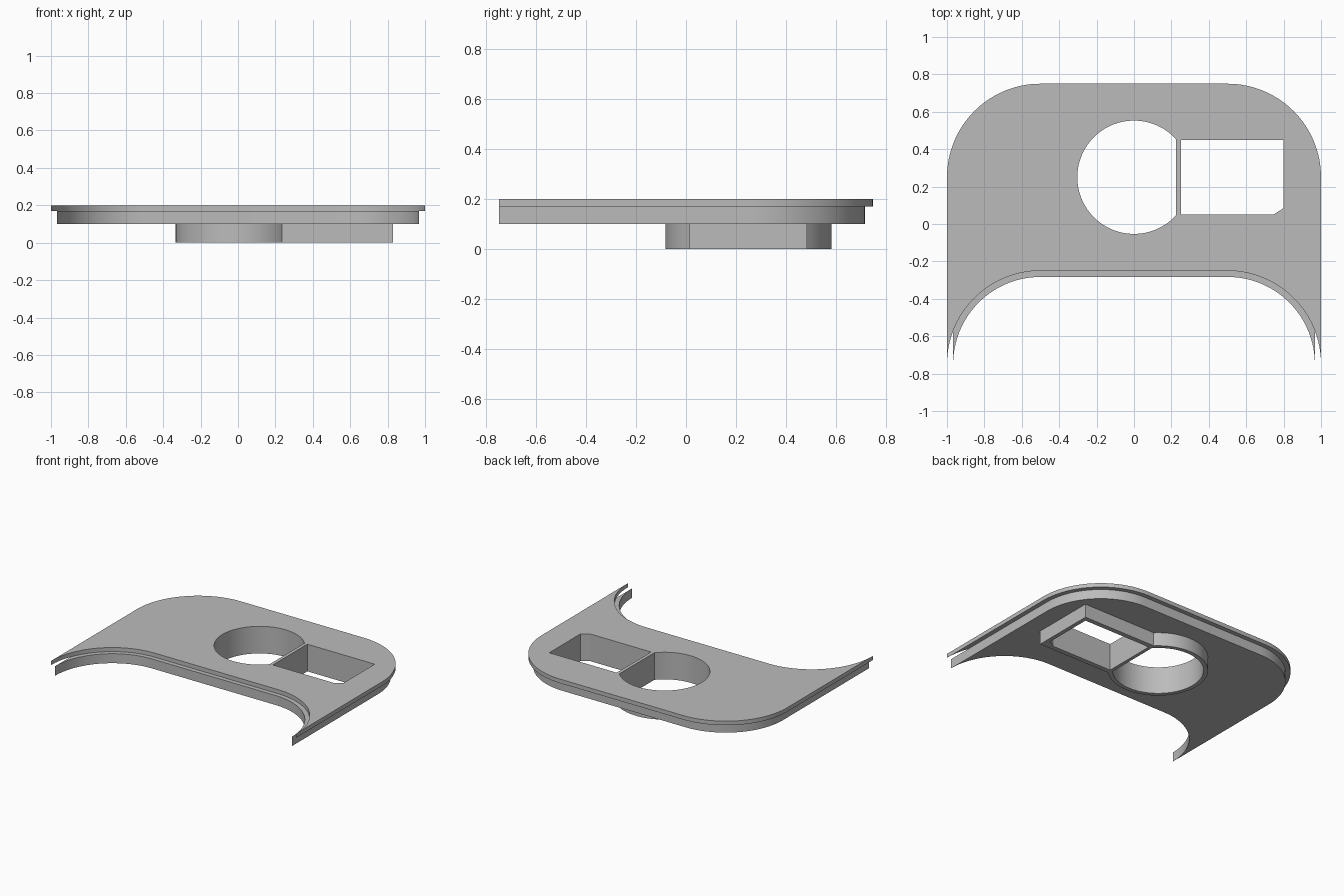
import bpy, bmesh
from math import sin, cos, radians, tau

old = bpy.data.objects.get("Cube")
if old:
    bpy.data.objects.remove(old, do_unlink=True)

grey = bpy.data.materials.new("plain grey")
grey.use_nodes = True
COLOUR = (0.5, 0.5, 0.5, 1)
grey.diffuse_color = COLOUR
grey.node_tree.nodes["Principled BSDF"].inputs["Base Color"].default_value = COLOUR


def arc(cx, cy, r, start, end, steps=32):
    """Points along an arc, angles in degrees."""
    angles = [radians(start + (end - start) * i / steps) for i in range(steps + 1)]
    return [(cx + r * cos(a), cy + r * sin(a)) for a in angles]


def plate_outline(r):
    """Rounded back corners, concave front corners ending in thin prongs."""
    return (arc(0.5, 0.25, r, 0, 90) + arc(-0.5, 0.25, r, 90, 180)
            + arc(-0.5, -0.75, r, 180, 90) + arc(0.5, -0.75, r, 90, 0))


def slab(name, loops, bottom, top):
    """Extrude an outline with holes between two heights."""
    bm = bmesh.new()
    edges = []
    for loop in loops:
        verts = [bm.verts.new((x, y, bottom)) for x, y in loop]
        edges += [bm.edges.new((a, b)) for a, b in zip(verts, verts[1:] + verts[:1])]
    bmesh.ops.triangle_fill(bm, edges=edges, use_beauty=True, normal=(0, 0, 1))
    grown = bmesh.ops.extrude_face_region(bm, geom=bm.faces[:], use_keep_orig=True)
    lifted = [g for g in grown["geom"] if isinstance(g, bmesh.types.BMVert)]
    bmesh.ops.translate(bm, verts=lifted, vec=(0, 0, top - bottom))
    bmesh.ops.recalc_face_normals(bm, faces=bm.faces[:])
    bmesh.ops.dissolve_limit(bm, angle_limit=radians(0.5),
                             verts=bm.verts[:], edges=bm.edges[:])
    mesh = bpy.data.meshes.new(name)
    bm.to_mesh(mesh)
    bm.free()
    mesh.materials.append(grey)
    obj = bpy.data.objects.new(name, mesh)
    bpy.context.collection.objects.link(obj)
    bpy.ops.object.select_all(action="DESELECT")
    obj.select_set(True)
    bpy.context.view_layer.objects.active = obj
    bpy.ops.object.shade_smooth_by_angle(angle=radians(30))


# Openings: a round one with a flat side, and a box with one clipped corner
round_hole = arc(0, 0.25, 0.303, 42, 318, 72)
box_hole = [(0.25, 0.05), (0.745, 0.05), (0.8, 0.085), (0.8, 0.45), (0.25, 0.45)]
holes = [round_hole, box_hole]

# Collar outline follows both openings
collar = arc(0, 0.25, 0.333, 45, 315, 72) + [(0.83, 0.015), (0.83, 0.485)]

slab("top_plate", [plate_outline(0.5)] + holes, 0.17, 0.2)
slab("lower_plate", [plate_outline(0.467)] + holes, 0.1, 0.17)
slab("collar", [collar] + holes, 0, 0.1)
